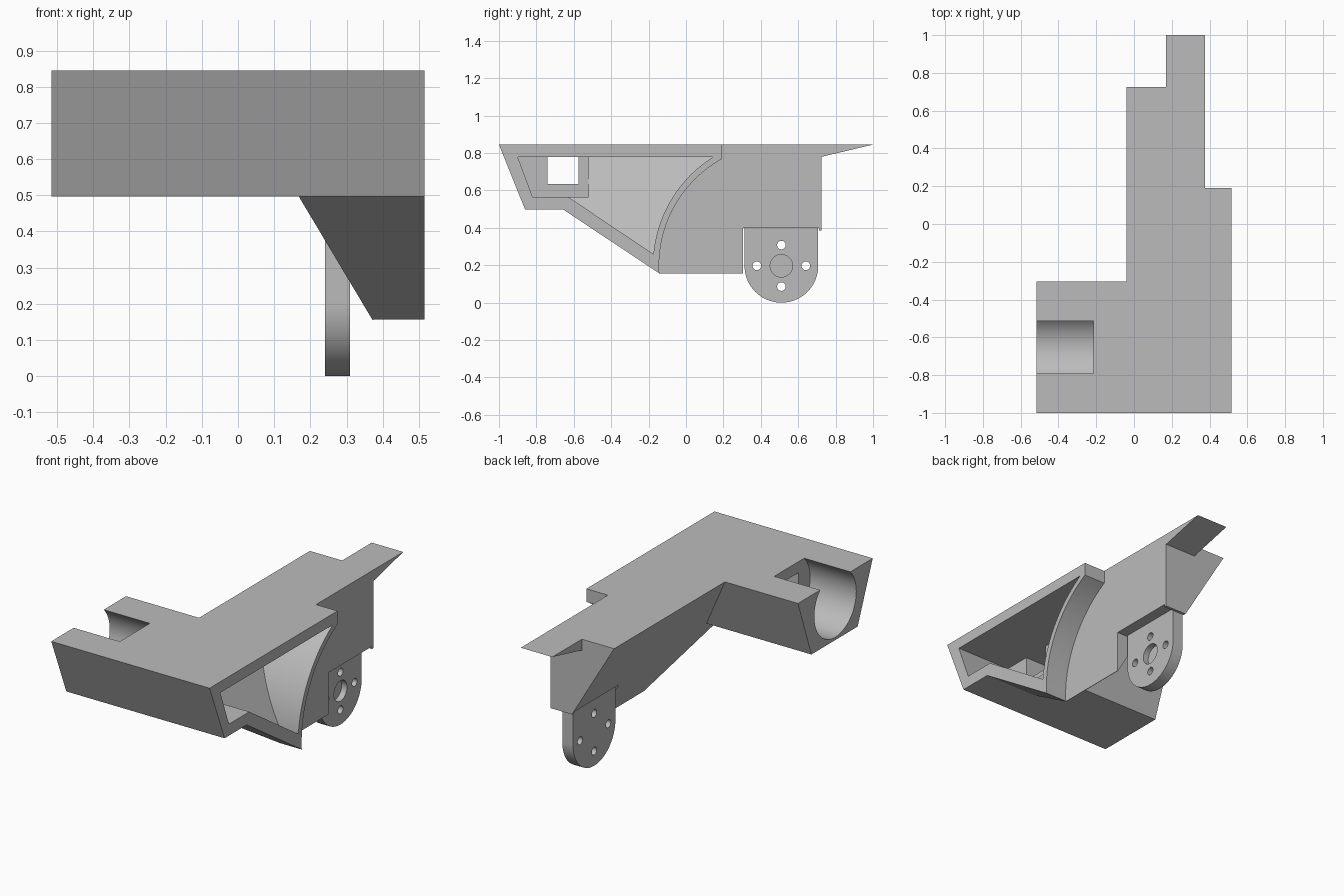
import bpy, bmesh
from math import sin, cos, pi, radians, sqrt

cube = bpy.data.objects.get("Cube")
if cube:
    bpy.data.objects.remove(cube)

grey = bpy.data.materials.new("plain_grey")
grey.use_nodes = True
COLOR = (0.5, 0.5, 0.5, 1)
grey.diffuse_color = COLOR
grey.node_tree.nodes["Principled BSDF"].inputs["Base Color"].default_value = COLOR


def prism(name, pts, axis, lo, hi):
    """Extrude a profile along x (points are y,z) or y (points are x,z)."""
    bm = bmesh.new()
    place = (lambda p: (lo, p[0], p[1])) if axis == "x" else (lambda p: (p[0], lo, p[1]))
    face = bm.faces.new([bm.verts.new(place(p)) for p in pts])
    ext = bmesh.ops.extrude_face_region(bm, geom=[face])
    move = (hi - lo, 0, 0) if axis == "x" else (0, hi - lo, 0)
    bmesh.ops.translate(bm, vec=move, verts=[v for v in ext["geom"] if isinstance(v, bmesh.types.BMVert)])
    bmesh.ops.recalc_face_normals(bm, faces=bm.faces)
    mesh = bpy.data.meshes.new(name)
    bm.to_mesh(mesh)
    bm.free()
    mesh.materials.append(grey)
    obj = bpy.data.objects.new(name, mesh)
    bpy.context.collection.objects.link(obj)
    return obj


def rect(a, b, c, d):
    return [(a, c), (b, c), (b, d), (a, d)]


def arc(cy, cz, r, start, end, n):
    return [(cy + r * cos(start + (end - start) * i / n),
             cz + r * sin(start + (end - start) * i / n)) for i in range(n + 1)]


def circle(cy, cz, r, n=64):
    return arc(cy, cz, r, 0, 2 * pi, n)[:-1]


def combine(obj, tool, operation):
    mod = obj.modifiers.new("combine", "BOOLEAN")
    mod.object, mod.operation, mod.solver = tool, operation, "EXACT"
    bpy.context.view_layer.objects.active = obj
    bpy.ops.object.modifier_apply(modifier=mod.name)
    bpy.data.objects.remove(tool)


def cut(obj, pts, lo, hi):
    combine(obj, prism("cutter", pts, "x", lo, hi), "DIFFERENCE")


TOP, BOTTOM, BAR_Z, CEIL = 0.845, 0.155, 0.497, 0.78
HALF, WALL = 0.515, 0.375
AXLE_Y, AXLE_Z = 0.51, 0.197

# Main body: slanted inner side, ramped nose underneath
body = prism("body", [(-0.04, TOP), (0.372, BOTTOM), (HALF, BOTTOM), (HALF, TOP)], "y", -1.1, 0.9)
combine(body, prism("side", [(-1, TOP), (-0.86, BAR_Z), (-0.655, BAR_Z), (-0.14, BOTTOM),
                             (0.725, BOTTOM), (0.725, TOP)], "x", -1, 1), "INTERSECT")

# Cross bar and tail fin
bar = [(-1, TOP), (-0.86, BAR_Z), (-0.43, BAR_Z), (-0.305, TOP)]
combine(body, prism("bar", bar, "x", -HALF, HALF), "UNION")
fin = [(0.6, TOP), (0.6, CEIL), (0.725, CEIL), (1, TOP)]
combine(body, prism("fin", fin, "x", 0.17, WALL), "UNION")

# Wheel well and open space behind it
cut(body, circle(AXLE_Y, AXLE_Z, 0.654, 160), WALL, 0.7)
cut(body, rect(0.19, 1.2, 0, 1), WALL, 0.7)

# Notch that receives the mounting plate
cut(body, rect(0.305, 0.71, -0.1, 0.4), -0.2, 0.7)
cut(body, rect(0.7, 0.8, -0.1, 0.385), -0.2, 0.7)

# Side cavity bounded by the arch and the slanted inner wall
R = 0.687
start = pi - 0.092
end = pi / 2 + 0.563
cavity_side = [(-0.52, CEIL), (-0.52, 0.565), (-0.63, 0.565)]
cavity_side += arc(AXLE_Y, AXLE_Z, R, start, end, 40)
cavity_side[-1] = (AXLE_Y - sqrt(R * R - (CEIL - AXLE_Z) ** 2), CEIL)
cavity = prism("cavity", cavity_side, "x", -0.5, 0.7)
combine(cavity, prism("slant", [(-0.04, 0.978), (0.516, 0.06), (0.6, 0.06), (0.6, 0.978)], "y", -1, 1), "INTERSECT")
combine(body, cavity, "DIFFERENCE")

# Front pocket, square passage and round end bore
cut(body, [(-0.9, CEIL), (-0.82, 0.565), (-0.52, 0.565), (-0.52, CEIL)], 0.16, 0.7)
cut(body, rect(-0.74, -0.575, 0.635, CEIL), -0.3, 0.2)
cut(body, circle(-0.652, 0.709, 0.195, 96), -0.7, -0.215)

# Round-ended mounting plate with four bolt holes and a shallow seat
plate = prism("mounting_plate", [(0.707, 0.4), (0.313, 0.4)]
              + arc(AXLE_Y, AXLE_Z, 0.197, pi, 2 * pi, 48), "x", 0.24, 0.31)
for dy, dz in ((0.131, 0), (-0.131, 0), (0, 0.111), (0, -0.111)):
    cut(plate, circle(AXLE_Y + dy, AXLE_Z + dz, 0.023, 32), 0.1, 0.5)
cut(plate, circle(AXLE_Y, AXLE_Z, 0.06), 0.275, 0.5)

for obj in (body, plate):
    bpy.ops.object.select_all(action="DESELECT")
    obj.select_set(True)
    bpy.context.view_layer.objects.active = obj
    bpy.ops.object.shade_smooth_by_angle(angle=radians(25))
